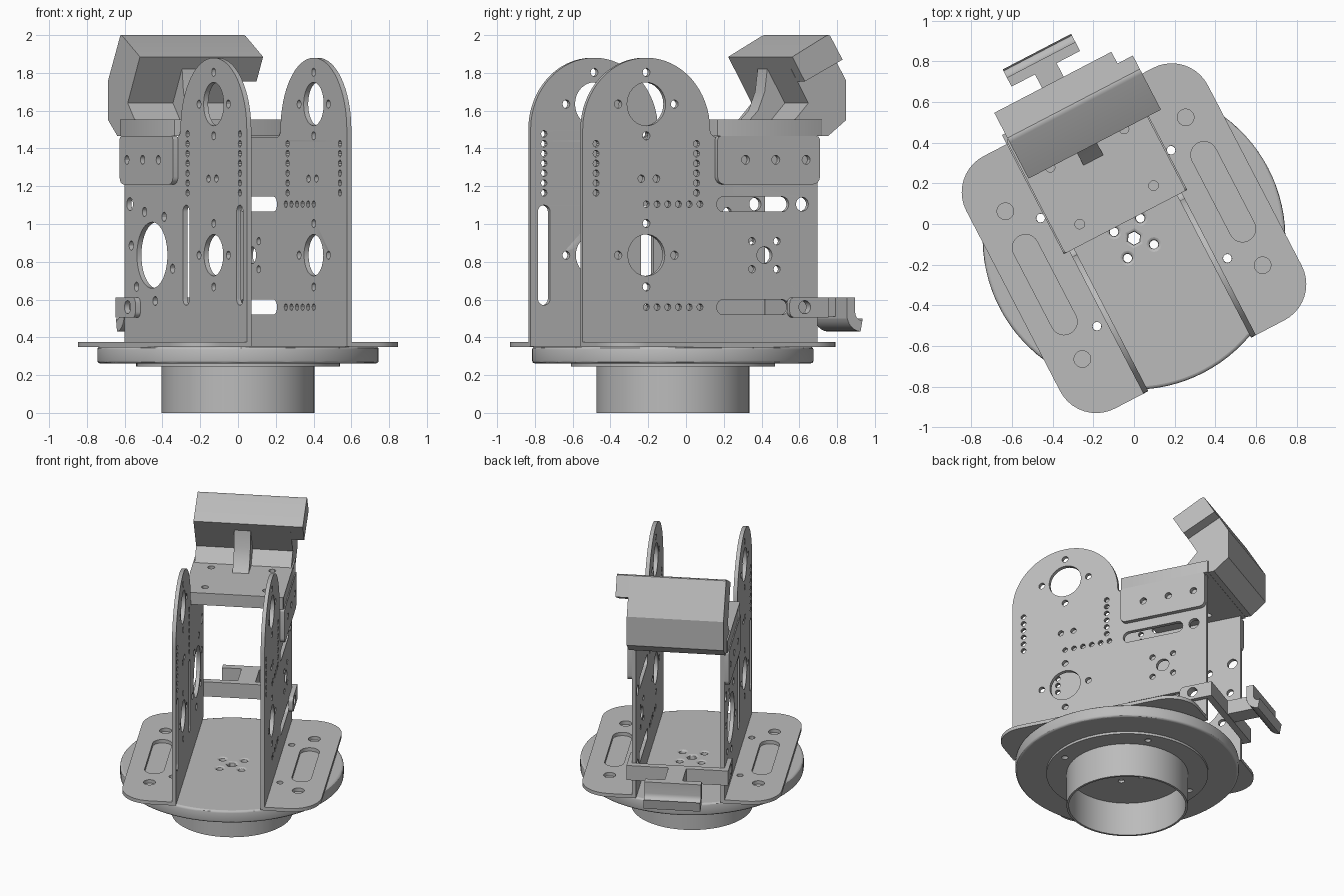
import bpy, math
from mathutils import Matrix, Vector

if "Cube" in bpy.data.objects:
    bpy.data.objects.remove(bpy.data.objects["Cube"], do_unlink=True)

grey = bpy.data.materials.new("plain_grey")
grey.use_nodes = True
grey.diffuse_color = (0.5, 0.5, 0.5, 1)
grey.node_tree.nodes["Principled BSDF"].inputs["Base Color"].default_value = (0.5, 0.5, 0.5, 1)

# Whole assembly is turned about the vertical axis of the base
PLACE = Matrix.Translation((0, -0.07, 0)) @ Matrix.Rotation(math.radians(27.5), 4, "Z")
# Drawing planes: columns are the outline's x, y and extrusion directions
FLAT = Matrix.Identity(4)
SIDE = Matrix(((0, 0, 1, 0), (1, 0, 0, 0), (0, 1, 0, 0), (0, 0, 0, 1)))


def arc(cx, cy, r, a0, a1, n):
    return [(cx + r * math.cos(math.radians(a0 + (a1 - a0) * i / n)),
             cy + r * math.sin(math.radians(a0 + (a1 - a0) * i / n))) for i in range(n + 1)]


def circle(cx, cy, r, n=20):
    return arc(cx, cy, r, 0, 360, n)[:-1]


def ring_of(cx, cy, dist, angles, r):
    return [circle(cx + dist * math.cos(math.radians(a)), cy + dist * math.sin(math.radians(a)), r, 12)
            for a in angles]


def rounded(x0, x1, y0, y1, r, n=6):
    """Rectangle with radii r = (lower left, lower right, upper right, upper left)."""
    pts = []
    for (x, sx), (y, sy), rad, a in zip(((x0, 1), (x1, -1), (x1, -1), (x0, 1)),
                                        ((y0, 1), (y0, 1), (y1, -1), (y1, -1)), r, (180, 270, 0, 90)):
        pts += arc(x + sx * rad, y + sy * rad, rad, a, a + 90, n) if rad else [(x, y)]
    return pts


def slot(x0, x1, y0, y1):
    r = min(x1 - x0, y1 - y0) / 2 - 0.0005
    return rounded(x0, x1, y0, y1, (r,) * 4)


def sheet(name, outlines, plane, lo, hi, bevel=0.0):
    """Outline with holes, extruded from lo to hi along the plane normal."""
    cu = bpy.data.curves.new(name, "CURVE")
    cu.dimensions, cu.fill_mode = "2D", "BOTH"
    cu.extrude = (hi - lo) / 2 - bevel
    cu.bevel_depth, cu.bevel_resolution = bevel, 2
    for pts in outlines:
        sp = cu.splines.new("POLY")
        sp.points.add(len(pts) - 1)
        for p, (x, y) in zip(sp.points, pts):
            p.co = (x, y, 0, 1)
        sp.use_cyclic_u = True
    tmp = bpy.data.objects.new(name + "_outline", cu)
    bpy.context.collection.objects.link(tmp)
    dg = bpy.context.evaluated_depsgraph_get()
    mesh = bpy.data.meshes.new_from_object(tmp.evaluated_get(dg))
    bpy.data.objects.remove(tmp, do_unlink=True)
    mesh.transform(PLACE @ plane @ Matrix.Translation((0, 0, (lo + hi) / 2)))
    mesh.materials.clear()
    mesh.materials.append(grey)
    ob = bpy.data.objects.new(name, mesh)
    bpy.context.collection.objects.link(ob)
    return ob


def box(name, u, v, z):
    return sheet(name, [rounded(u[0], u[1], v[0], v[1], (0,) * 4)], FLAT, *z)


# Base: tube, seat ring and bevelled disc
SQUARE = (45, 135, 225, 315)
mount = math.degrees(math.atan2(0.3, 0.362))
corners = (mount, 180 - mount, 180 + mount, -mount)


def base_holes(grow=0.0):
    return ([circle(0, 0, 0.035 + grow, 6)] + ring_of(0, 0, 0.103, SQUARE, 0.022 + grow)
            + ring_of(0, 0, 0.47, corners, 0.022 + grow))


sheet("base_tube", [circle(0, 0, 0.405, 64), circle(0, 0, 0.39, 64)], FLAT, 0, 0.25)
sheet("base_ring", [circle(0, 0, 0.54, 64)] + base_holes(), FLAT, 0.245, 0.262)
sheet("base_disc", [circle(0, 0, 0.73, 96)] + base_holes(0.015), FLAT, 0.262, 0.35, 0.015)

# Side plates: arched front half, lower rear half, with shared hole patterns
FRONT, REAR = -0.32, 0.385
outline = [(-0.7, 0.352), (0.7, 0.352), (0.7, 1.46)] + arc(0.1, 1.5, 0.04, 270, 180, 5) \
    + arc(FRONT, 1.5, 0.38, 0, 180, 32)
shared = [circle(FRONT, 1.635, 0.115, 32), circle(FRONT, 0.835, 0.11, 32)]
for z in (1.635, 0.835):
    shared += ring_of(FRONT, z, 0.168, (0, 90, 180, 270), 0.022)
shared += [circle(v, 1.24, 0.02, 12) for v in (-0.35, -0.26)]


def columns(count):
    return [circle(v, 1.165 + 0.052 * i, 0.018, 10) for v in (-0.62, -0.02) for i in range(count)]


left_holes = shared + columns(6) + [circle(REAR, 0.835, 0.045)] \
    + ring_of(REAR, 0.835, 0.105, SQUARE, 0.02)
for z in (1.105, 0.56):
    left_holes += [slot(0.1, 0.53, z - 0.04, z + 0.04), circle(0.61, z, 0.037)]
    left_holes += [circle(FRONT + 0.064 * i, z, 0.018, 10) for i in range(6)]
right_holes = shared + columns(7) + [circle(REAR, 0.835, 0.175, 40), circle(0.64, 1.105, 0.035)]
right_holes += ring_of(REAR, 0.835, 0.245, (12, 69, 124, 197, 262, 317), 0.025)
right_holes += [slot(v - 0.037, v + 0.037, 0.57, 1.1) for v in (-0.62, -0.005)]
sheet("left_plate", [outline] + left_holes, SIDE, 0.285, 0.312)
sheet("right_plate", [outline] + right_holes, SIDE, -0.312, -0.285)

# Parts repeated on both sides
for name, s in (("left", 1), ("right", -1)):
    # Foot flange with slot and bolt holes
    foot = [rounded(0.3, 0.67, -0.7, 0.7, (0, 0.2, 0.2, 0), 10), slot(0.43, 0.56, -0.27, 0.27)]
    foot += [circle(0.5, v, 0.041) for v in (-0.41, 0.41)]
    foot += [circle(0.362, v, 0.022, 12) for v in (-0.3, 0.3)]
    sheet(name + "_foot", [[(s * x, y) for x, y in pts] for pts in foot], FLAT, 0.35, 0.375)
    # Hanging flap of the tray
    flap = [rounded(0.09, 0.7, 1.21, 1.465, (0.04, 0.04, 0.02, 0.02))]
    flap += [circle(v, 1.34, 0.024, 12) for v in (0.257, 0.437, 0.618)]
    lo, hi = sorted((s * 0.312, s * 0.342))
    sheet(name + "_tray_flap", flap, SIDE, lo, hi)
    # Ear of the rear clamp
    ear = [rounded(0.52, 0.75, 0.505, 0.612, (0.03, 0, 0, 0.03)), circle(0.61, 0.56, 0.035)]
    sheet(name + "_clamp_ear", ear, SIDE, lo, hi)

# Tray slab on top of the rear half
tray = [rounded(-0.335, 0.335, 0.09, 0.72, (0.01,) * 4, 2)]
tray += [circle(u, v, 0.024, 12) for u in (-0.205, 0.205) for v in (0.185, 0.5)]
sheet("tray", tray, FLAT, 1.465, 1.553)

# Head: leaning body, overhanging tilted block and centre rib
body = [(0.5, 1.885), (0.64, 1.64), (0.56, 1.552), (0.56, 1.467), (0.76, 1.467), (0.865, 1.55),
        (0.865, 1.76), (0.725, 1.998), (0.715, 2.0), (0.7, 1.995)]
sheet("head_body", [body], SIDE, -0.325, 0.325)
block = [(0.5, 1.885), (0.575, 1.755), (0.8, 1.87), (0.725, 1.998), (0.715, 2.0), (0.7, 1.995)]
sheet("head_overhang", [block], SIDE, 0.325, 0.41)
rib = [(0.43, 1.55), (0.48, 1.6), (0.52, 1.7), (0.535, 1.82), (0.7, 1.64), (0.7, 1.55)]
sheet("head_rib", [rib], SIDE, -0.055, 0.055)

# Rear clamp: cross bar, stem and curved lip
box("clamp_bar", (-0.342, 0.342), (0.705, 0.75), (0.505, 0.612))
box("clamp_stem", (-0.06, 0.06), (0.74, 0.97), (0.51, 0.612))
lip = [(0.94, 0.612), (0.94, 0.5)] + arc(1.03, 0.52, 0.09, 190, 265, 6) \
    + [(1.035, 0.5)] + arc(1.03, 0.53, 0.04, 265, 180, 5) + [(0.99, 0.612)]
sheet("clamp_lip", [lip], SIDE, -0.19, 0.19)

# Smooth curved walls, keep edges crisp
bpy.ops.object.select_all(action="DESELECT")
for ob in bpy.context.scene.objects:
    if ob.type == "MESH":
        ob.select_set(True)
        bpy.context.view_layer.objects.active = ob
bpy.ops.object.shade_smooth_by_angle(angle=math.radians(30))
